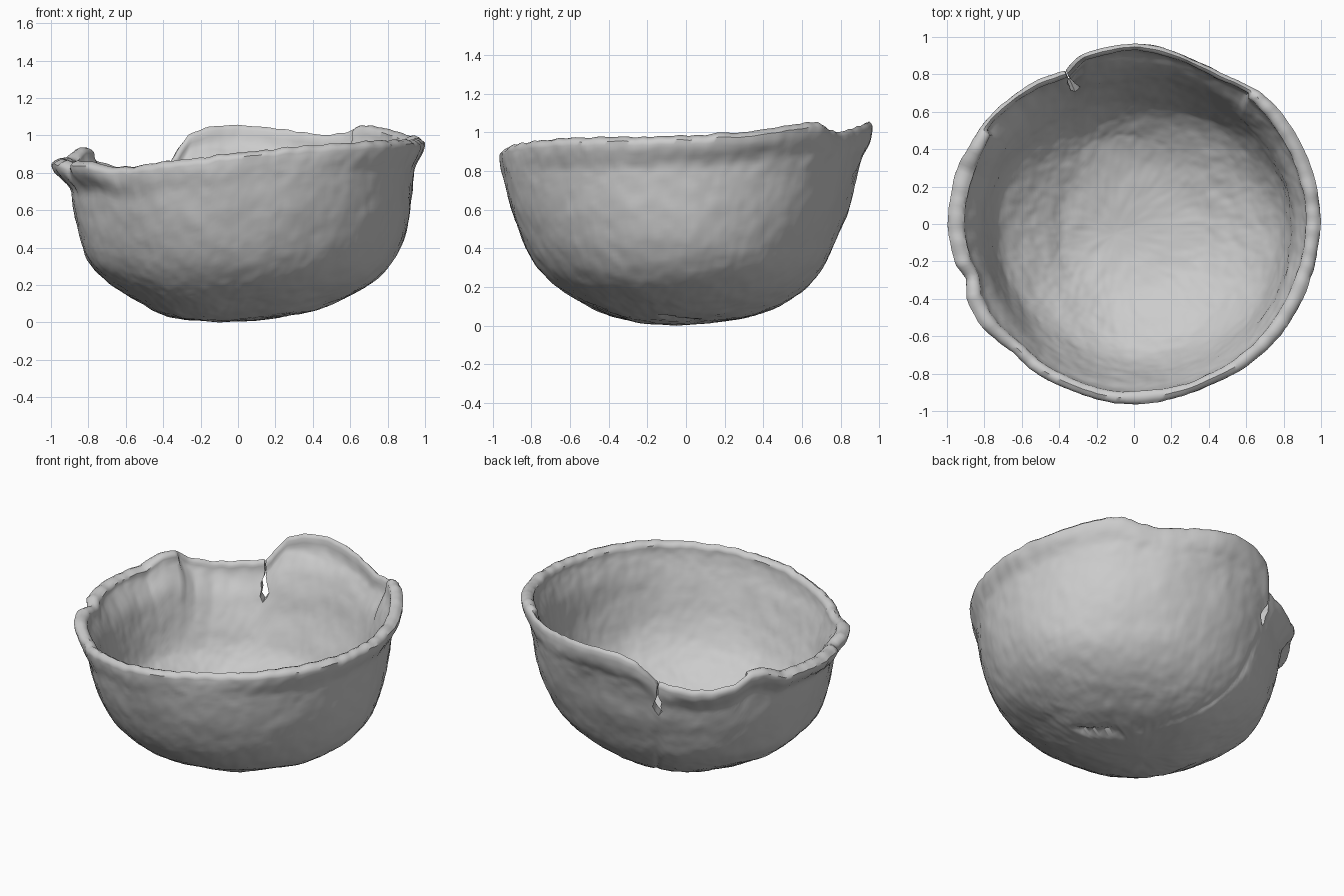
import bpy, bmesh, math
from mathutils import Vector, noise

if "Cube" in bpy.data.objects:
    bpy.data.objects.remove(bpy.data.objects["Cube"])

SEGS, ROWS = 300, 64

# Body profile rows: height, left x, right x, front y, back y
BODY = [(0, -.10, -.10, -.05, -.05), (.015, -.28, .13, -.24, .14),
        (.05, -.42, .38, -.38, .33), (.10, -.51, .50, -.50, .48),
        (.15, -.60, .61, -.59, .56), (.22, -.70, .73, -.69, .64),
        (.32, -.80, .82, -.78, .72), (.45, -.85, .885, -.85, .78),
        (.60, -.88, .92, -.905, .84), (.75, -.895, .935, -.94, .88),
        (.86, -.92, .945, -.95, .91), (.95, -.94, .95, -.955, .94),
        (1.1, -.96, .96, -.96, .975)]

# Broken rim: angle in degrees, rim height, rim radius
RIM = [(0, .98, 1.0), (20, 1.0, .995), (33, 1.03, .985), (40, 1.047, .985), (46, 1.05, .975),
       (51, 1.02, .955), (60, 1.0, .935), (67, 1.01, .93), (75, 1.03, .94),
       (90, 1.055, .965), (100, 1.045, .955), (107, 1.0, .945), (111, .93, .92),
       (114, .865, .895), (125, .835, .925), (135, .83, .945), (143, .86, .96),
       (149, .93, .975), (155, .93, .975), (162, .88, .985), (180, .87, 1.0),
       (193, .86, .98), (198, .84, .945), (204, .865, .98), (215, .85, .98),
       (227, .82, .945), (234, .835, .955), (250, .865, .955), (270, .905, .965),
       (295, .945, .955), (315, .965, .975), (340, .975, .985), (360, .98, 1.0)]


def smooth(t):
    t = max(0.0, min(1.0, t))
    return t * t * (3 - 2 * t)


def rim_at(deg):
    for a, b in zip(RIM, RIM[1:]):
        if a[0] <= deg <= b[0]:
            t = (deg - a[0]) / (b[0] - a[0])
            return [p + (q - p) * t for p, q in zip(a, b)][1:]


def body_at(u):
    # Catmull-Rom through the profile rows
    i = min(int(u), len(BODY) - 2)
    t = u - i
    p = [BODY[max(0, min(len(BODY) - 1, i + d))] for d in (-1, 0, 1, 2)]
    return [b + .5 * t * (c - a + t * (2 * a - 5 * b + 4 * c - d + t * (3 * (b - c) + d - a)))
            for a, b, c, d in zip(*p)]


def u_for_height(z):
    lo, hi = 6.0, 12.0
    for _ in range(20):
        mid = (lo + hi) / 2
        lo, hi = (mid, hi) if body_at(mid)[0] < z else (lo, mid)
    return lo


def wall_column(j, inside):
    deg = 360 * j / SEGS
    c, s = math.cos(math.radians(deg)), math.sin(math.radians(deg))
    h, r = rim_at(deg)
    h += .010 * noise.noise(Vector((c * 14, s * 14, 3))) - .02
    broken = smooth((deg - 44) / 8) * smooth((152 - deg) / 8)
    amount = .6 + .4 * broken if inside else 1.0
    reach = .2 if inside else .14
    top = u_for_height(h)
    pts = []
    for k in range(ROWS + 1):
        z, xl, xr, yf, yb = body_at(top * k / ROWS)
        fade = max(0, 1 - z / .3)
        cx, cy = -.10 * fade, -.05 * fade
        x = cx + c * (xr - cx if c > 0 else cx - xl)
        y = cy + s * (yb - cy if s > 0 else cy - yf)
        f = amount * smooth((z - h + reach + .01) / reach)
        pts.append(Vector((x + (r * c - x) * f, y + (r * s - y) * f, z)))
    return pts, broken


def near_line(p, a, b):
    a, b, q = Vector(a), Vector(b), p.xy
    t = max(0, min(1, (q - a).dot(b - a) / (b - a).length_squared))
    return (q - a - (b - a) * t).length


def surface(inside):
    cols = [wall_column(j, inside) for j in range(SEGS)]
    grid = []
    for j in range(SEGS):
        col, broken = cols[j]
        prev, nxt = cols[j - 1][0], cols[(j + 1) % SEGS][0]
        out = []
        for k in range(1, ROWS + 1):
            p = col[k]
            n = (nxt[k] - prev[k]).cross(col[min(k + 1, ROWS)] - col[k - 1]).normalized()
            seed = Vector((7, 2, 5)) if inside else Vector()
            bump = (.008 * noise.noise(p * 4 + seed) + .004 * noise.noise(p * 11 + seed)
                    + .003 * noise.noise(p * 24 + seed))
            move = bump * smooth(k / 6)
            if inside:
                # thick wall that thins towards the rim
                t = k / ROWS
                edge = .035 if broken > .5 else .06
                move -= .07 + .018 * smooth(t * 2) + (edge - .088) * smooth((t - .72) / .28)
            else:
                # mended crack and chipped patch underneath
                if p.z < .65:
                    move -= .008 * smooth(1 - near_line(p, (.20, .04), (-.33, .76)) / .022)
                if p.z < .2:
                    move -= .030 * smooth(1 - near_line(p, (.33, -.11), (.18, .06)) / .04)
            out.append(p + n * move)
        grid.append(out)
    return grid


# Bowl: outer wall, rounded rim and inner wall in one closed skin
outer, inner = surface(False), surface(True)
bm = bmesh.new()
columns = []
for o, i in zip(outer, inner):
    rim = []
    for t in (.2, .5, .8):
        p = o[-1].lerp(i[-1], t)
        p.z += .022 * math.sin(math.pi * t)
        rim.append(p)
    columns.append([bm.verts.new(p) for p in o + rim + i[::-1]])
under = bm.verts.new((-.10, -.05, 0))
floor = bm.verts.new((-.10, -.05, .07))
for j in range(SEGS):
    a, b = columns[j], columns[(j + 1) % SEGS]
    for k in range(len(a) - 1):
        bm.faces.new((a[k], b[k], b[k + 1], a[k + 1]))
    bm.faces.new((under, b[0], a[0]))
    bm.faces.new((floor, a[-1], b[-1]))
lowest = min(v.co.z for v in bm.verts)
for v in bm.verts:
    v.co.z -= lowest
bmesh.ops.recalc_face_normals(bm, faces=bm.faces)
mesh = bpy.data.meshes.new("bowl")
bm.to_mesh(mesh)
bm.free()
bowl = bpy.data.objects.new("bowl", mesh)
bpy.context.collection.objects.link(bowl)

# Crack cutter: thin jagged slit from the rim ending in a small hole
SLIT = [(-.005, 1.1), (-.001, .84), (-.006, .80), (-.004, .77), (-.018, .74), (-.036, .69),
        (-.022, .66), (0, .63), (.020, .66), (.014, .70), (.022, .73), (.006, .77),
        (.003, .80), (.007, .84), (.005, 1.1)]
ang = math.radians(114)
out_dir = Vector((math.cos(ang), math.sin(ang), 0))
side = Vector((-math.sin(ang), math.cos(ang), 0))
bm = bmesh.new()
loops = [[bm.verts.new(out_dir * r + side * w + Vector((0, 0, z))) for w, z in SLIT]
         for r in (.6, 1.2)]
for lp in loops:
    bm.faces.new(lp)
for i in range(len(SLIT)):
    n = (i + 1) % len(SLIT)
    bm.faces.new((loops[0][i], loops[0][n], loops[1][n], loops[1][i]))
bmesh.ops.recalc_face_normals(bm, faces=bm.faces)
cut_mesh = bpy.data.meshes.new("crack_cutter")
bm.to_mesh(cut_mesh)
bm.free()
cutter = bpy.data.objects.new("crack_cutter", cut_mesh)
bpy.context.collection.objects.link(cutter)
cutter.hide_render = True

# Cut the crack and shade the bowl smooth
mod = bowl.modifiers.new("crack", 'BOOLEAN')
mod.operation, mod.solver, mod.object = 'DIFFERENCE', 'EXACT', cutter
bpy.context.view_layer.objects.active = bowl
bowl.select_set(True)
bpy.ops.object.modifier_apply(modifier=mod.name)
bpy.data.objects.remove(cutter)
bpy.ops.object.shade_smooth_by_angle(angle=math.radians(50))
